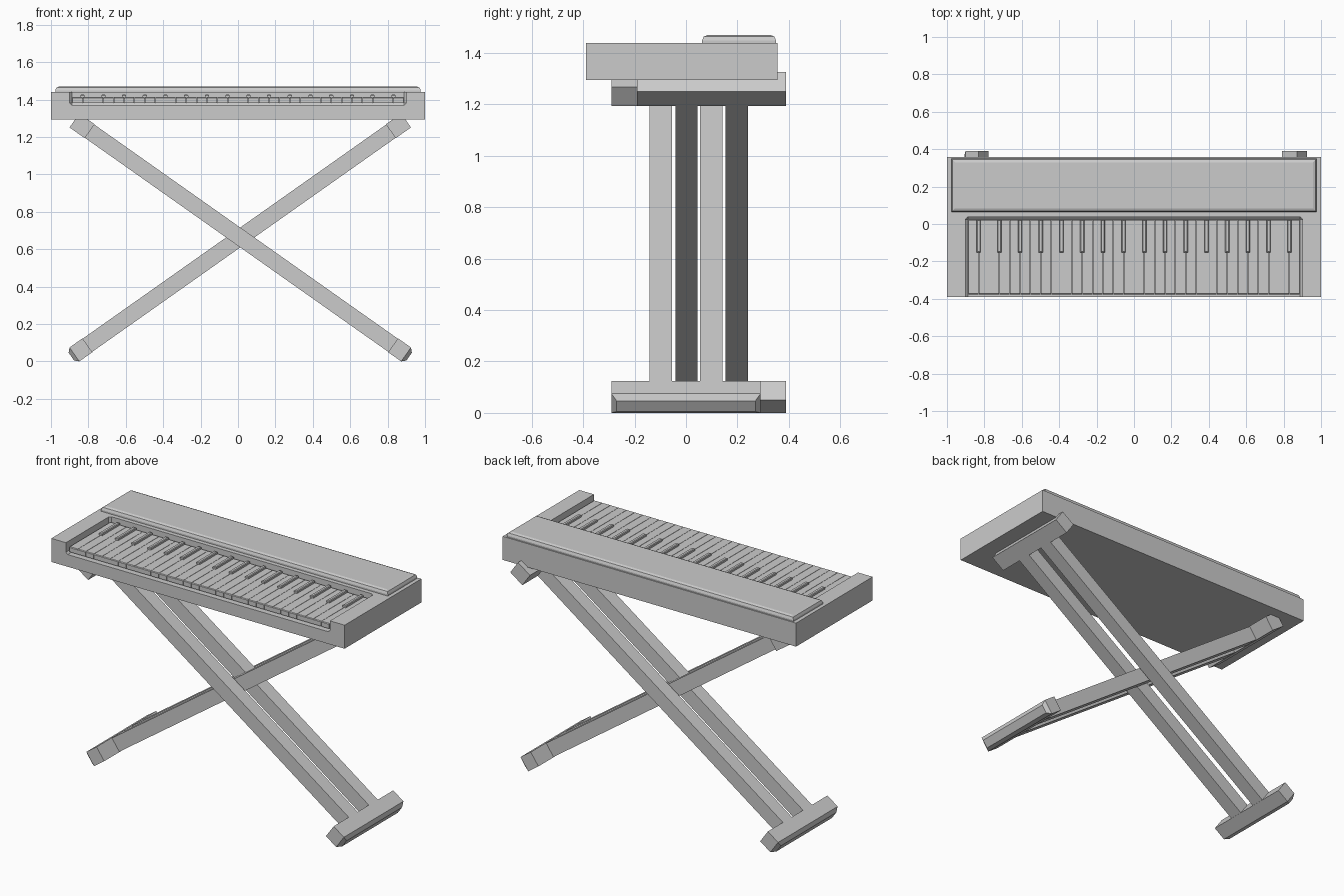
import bpy, bmesh, math
from mathutils import Matrix, Vector

if "Cube" in bpy.data.objects:
    bpy.data.objects.remove(bpy.data.objects["Cube"])


def box(name, lo, hi, bevel=0.0, segs=1, pick=None):
    """Axis-aligned box; bevels the edges whose two vertices satisfy pick."""
    lo, hi = Vector(lo), Vector(hi)
    size = hi - lo
    bm = bmesh.new()
    bmesh.ops.create_cube(bm, size=1, matrix=Matrix.Translation((lo + hi) / 2) @ Matrix.Diagonal((*size, 1)))
    if bevel:
        edges = [e for e in bm.edges if pick is None or all(pick(v.co) for v in e.verts)]
        bmesh.ops.bevel(bm, geom=edges, offset=bevel, segments=segs, profile=0.5, affect='EDGES')
    me = bpy.data.meshes.new(name)
    bm.to_mesh(me)
    bm.free()
    ob = bpy.data.objects.new(name, me)
    bpy.context.collection.objects.link(ob)
    return ob


def repeat(ob, count, step):
    mod = ob.modifiers.new("repeat", 'ARRAY')
    mod.count = count
    mod.use_relative_offset = False
    mod.use_constant_offset = True
    mod.constant_offset_displace = (step, 0, 0)


# Keyboard case with a key bed cut open towards the front
case = box("case", (-1, -0.39, 1.295), (1, 0.357, 1.44))
cutter = box("key_bed_cutter", (-0.9, -0.5, 1.37), (0.9, 0.037, 1.5), 0.012)
cutter.hide_render = True
cut = case.modifiers.new("key_bed", 'BOOLEAN')
cut.object = cutter
cut.operation = 'DIFFERENCE'
cut.solver = 'EXACT'
bpy.context.view_layer.objects.active = case
bpy.ops.object.modifier_apply(modifier=cut.name)
bpy.data.objects.remove(cutter)

# Raised control panel with softened upper edges
box("control_panel", (-0.977, 0.063, 1.43), (0.977, 0.35, 1.47), 0.02, 2, lambda c: c.z > 1.46)

# White and black keys
N, X0, X1 = 32, -0.886, 0.886
step = (X1 - X0) / N
white = box("white_keys", (X0 + 0.001, -0.376, 1.382), (X0 + step - 0.001, 0.022, 1.413),
            0.004, 1, lambda c: c.y < -0.3 and c.z > 1.4)
repeat(white, N, step)
black = box("black_keys", (X0 + step - 0.011, -0.152, 1.405), (X0 + step + 0.011, 0.022, 1.427),
            0.004, 1, lambda c: c.z > 1.42)
repeat(black, N // 2, 2 * step)


# Crossed stand: each frame is built along local x, then tilted about the crossing
def stand_frame(name, yc, angle, low):
    h = 0.0435
    place = Matrix.Translation((0.012, yc, 0.663)) @ Matrix.Rotation(angle, 4, 'Y')
    parts = [box(f"{name}_bar_{i}", (-1.0, y - h, -h), (1.01, y + h, h)) for i, y in enumerate((-0.098, 0.098))]
    parts.append(box(f"{name}_top_rest", (-1.085, -0.29, -h - 0.002), (-0.985, 0.29, h + 0.002)))
    parts.append(box(f"{name}_foot", (1.0, -0.29, -h - 0.002), (low, 0.29, h + 0.002),
                     0.02, 1, lambda c: c.x > 1.05))
    for p in parts:
        p.data.transform(place)


tilt = math.radians(35.2)
stand_frame("front_frame", 0.0, tilt, 1.105)
stand_frame("rear_frame", 0.1, math.pi - tilt, 1.105)
